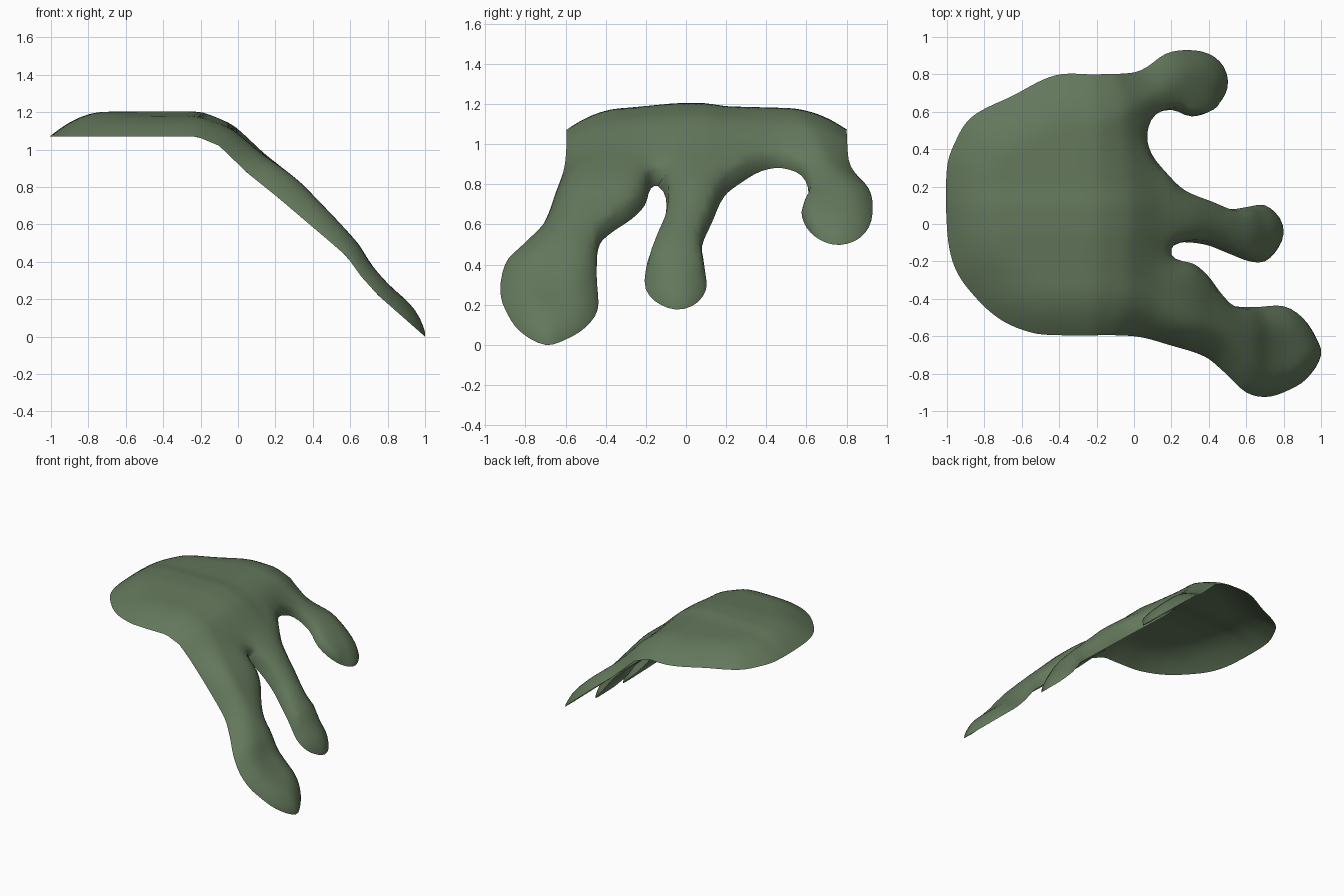
import bpy, bmesh, math
from mathutils import Vector
from mathutils.geometry import delaunay_2d_cdt, intersect_point_line

if "Cube" in bpy.data.objects:
    bpy.data.objects.remove(bpy.data.objects["Cube"])

# Rim of the puddle and its three drips, seen from above
RIM = [(-1, .3), (-1, -.02), (-.97, -.2), (-.9, -.33), (-.73, -.5), (-.55, -.58), (-.38, -.595),
       (0, -.6), (.2, -.65), (.38, -.71), (.48, -.79), (.6, -.9), (.7, -.925), (.8, -.9),
       (.92, -.83), (1, -.7), (.97, -.6), (.9, -.5), (.8, -.44), (.63, -.445),
       (.5, -.43), (.43, -.37), (.35, -.27), (.27, -.205), (.17, -.175), (.155, -.14),
       (.23, -.1), (.38, -.11), (.5, -.155), (.62, -.2), (.7, -.2), (.77, -.13), (.8, -.05),
       (.78, .03), (.7, .1), (.6, .09), (.51, .08), (.37, .13), (.22, .19), (.13, .28),
       (.06, .38), (.045, .48), (.09, .575), (.2, .61), (.31, .575), (.43, .62), (.5, .73),
       (.48, .84), (.4, .91), (.28, .93), (.17, .91), (.07, .84), (0, .81), (-.2, .8), (-.42, .795),
       (-.65, .685), (-.87, .57), (-.96, .43)]
# Ledge the slime hangs over: x, z
LEDGE = [(-1.2, 1.07), (-.22, 1.07), (-.1, 1.02), (.05, .875), (.2, .755), (.5, .5),
         (.58, .43), (.66, .32), (.75, .22), (1, 0), (1.2, -.18)]
# Thickness of the slime: x, height, then its change across the puddle: y, factor
THICK = [(-1.2, .13), (-.1, .135), (.25, .14), (.45, .115), (.65, .08), (1.2, .08)]
ACROSS = [(-1, .8), (-.3, .82), (-.05, 1), (.1, 1), (.2, .88), (.6, .8), (1, .8)]
STEP = .036


def lookup(table, x):
    for (x0, v0), (x1, v1) in zip(table, table[1:]):
        if x <= x1:
            return v0 + (v1 - v0) * (x - x0) / (x1 - x0)
    return table[-1][1]


def ramp(x, a, b):
    t = min(1, max(0, (x - a) / (b - a)))
    return t * t * (3 - 2 * t)


# Round the rim with a curve through its points
ctrl = [Vector(p) for p in RIM]
rim = []
for i in range(len(ctrl)):
    a, b, c, d = (ctrl[(i + k - 1) % len(ctrl)] for k in range(4))
    n = max(2, round((c - b).length / STEP))
    m0, m1 = (c - a).normalized() * (c - b).length, (d - b).normalized() * (c - b).length
    for k in range(n):
        t = k / n
        rim.append(b * (2*t**3 - 3*t**2 + 1) + m0 * (t**3 - 2*t**2 + t)
                   + c * (3*t**2 - 2*t**3) + m1 * (t**3 - t**2))
sides = list(zip(rim, rim[1:] + rim[:1]))


def nearest_rim(p):
    best, spot = 9, p
    for a, b in sides:
        if (a - p).length - (b - a).length > best:
            continue
        t = intersect_point_line(p, a, b)[1]
        q = a.lerp(b, min(1, max(0, t)))
        if (p - q).length < best:
            best, spot = (p - q).length, q
    return best, spot


def inside(p):
    hit = False
    for a, b in sides:
        if (a.y > p.y) != (b.y > p.y) and p.x < a.x + (b.x - a.x) * (p.y - a.y) / (b.y - a.y):
            hit = not hit
    return hit


def drape(p):
    """Lay a flat point on the ledge and raise it along the ledge normal."""
    d, q = nearest_rim(p)
    s = ramp(p.x, -.2, .2)
    # The gaps between the drips have steep walls
    gap = ramp(q.x, -.12, .02) * (1 - ramp(q.x, .55, .7)) * ramp(q.y, -.5, -.42) * (1 - ramp(q.y, .6, .68))
    t = min(1, d / (.3 - .15 * s))
    h = lookup(THICK, p.x)
    h *= lookup(ACROSS, p.y) * (1 - s) + s * (1 - .45 * ramp(p.y, .3, .65))
    h *= (1 - (1 - t) ** 2) ** (1 - .2 * s - .58 * gap)
    slope = (lookup(LEDGE, p.x + .08) - lookup(LEDGE, p.x - .08)) / .16
    n = Vector((-slope, 0, 1)).normalized()
    return Vector((p.x, p.y, lookup(LEDGE, p.x))) + n * h


# Rim points, a close inner ring, then a staggered field of inner points
points = list(rim)
count = len(points)
edges = [(i, (i + 1) % count) for i in range(count)]
for i in range(count):
    along = (rim[(i + 1) % count] - rim[i - 1]).normalized()
    points.append(rim[i] + Vector((-along.y, along.x)) * .012)
for j in range(-31, 32):
    for i in range(-30, 31):
        p = Vector(((i + .5 * (j % 2)) * STEP, j * STEP * .866))
        if inside(p) and nearest_rim(p)[0] > STEP * .75:
            points.append(p)
flat, _, faces, *_ = delaunay_2d_cdt(points, edges, [], 1, 1e-5)

# Slime skin, open underneath
bm = bmesh.new()
verts = [bm.verts.new(drape(p)) for p in flat]
for f in faces:
    if inside(sum((flat[i] for i in f), Vector((0, 0))) / len(f)):
        bm.faces.new([verts[i] for i in f])
field = [v for v, p in zip(verts, flat) if v.link_faces and nearest_rim(p)[0] > STEP * .7]
for _ in range(2):
    bmesh.ops.smooth_vert(bm, verts=field, factor=.25,
                          use_axis_x=True, use_axis_y=True, use_axis_z=True)
bmesh.ops.delete(bm, geom=[v for v in bm.verts if not v.link_faces], context='VERTS')
bm.normal_update()
if sum(f.normal.z for f in bm.faces) < 0:
    bmesh.ops.reverse_faces(bm, faces=bm.faces[:])
mesh = bpy.data.meshes.new("slime_drip")
bm.to_mesh(mesh)
bm.free()
slime = bpy.data.objects.new("slime_drip", mesh)
bpy.context.collection.objects.link(slime)

green = bpy.data.materials.new("moss green")
green.diffuse_color = (.125, .185, .105, 1)
green.use_nodes = True
green.node_tree.nodes["Principled BSDF"].inputs["Base Color"].default_value = green.diffuse_color
mesh.materials.append(green)
bpy.context.view_layer.objects.active = slime
slime.select_set(True)
bpy.ops.object.shade_smooth_by_angle(angle=math.radians(60))
